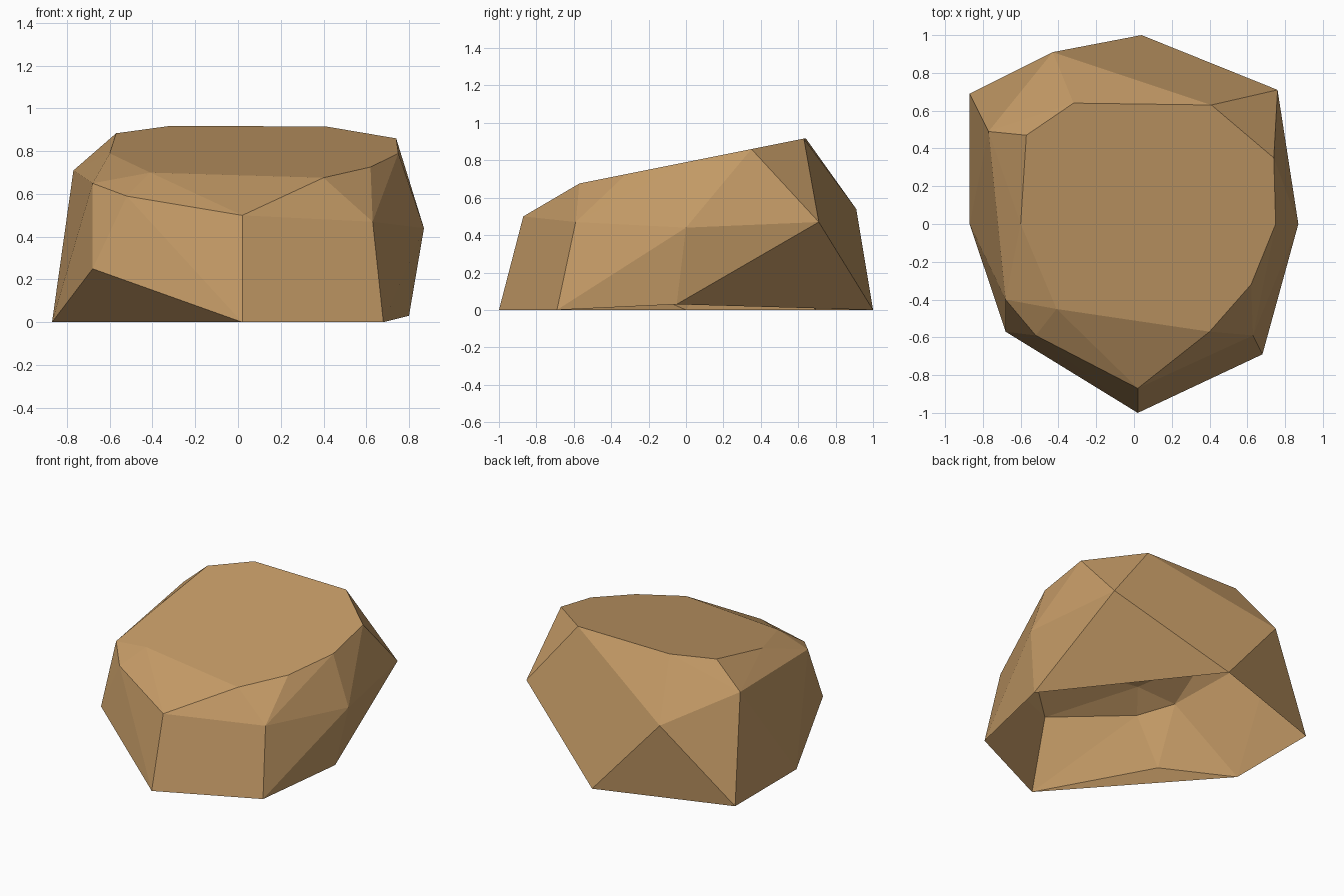
import bpy, bmesh

if "Cube" in bpy.data.objects:
    bpy.data.objects.remove(bpy.data.objects["Cube"])

# One flat sandstone colour
stone = bpy.data.materials.new("sandstone")
stone.diffuse_color = (0.56, 0.33, 0.135, 1)
stone.use_nodes = True
stone.node_tree.nodes["Principled BSDF"].inputs["Base Color"].default_value = stone.diffuse_color

# Corners of the flat, tilted top (height follows the slope)
top = [(0.41, 0.63), (-0.32, 0.64), (-0.57, 0.47), (-0.60, 0.0), (-0.41, -0.45),
       (0.40, -0.57), (0.62, -0.32), (0.75, 0.0), (0.74, 0.35)]
points = [(x, y, 0.79 + 0.2 * y) for x, y in top]

# Shoulder and belly corners
points += [(0.02, -0.87, 0.50), (-0.52, -0.59, 0.59), (-0.68, -0.40, 0.65),
           (-0.68, -0.57, 0.25), (-0.77, 0.49, 0.71), (-0.43, 0.91, 0.54),
           (0.76, 0.71, 0.47), (0.87, 0.0, 0.44), (0.63, -0.59, 0.47)]

# Ground corners
points += [(0.02, -1.0, 0), (0.68, -0.69, 0), (0.80, -0.05, 0.03),
           (0.04, 1.0, 0), (-0.87, 0.69, 0), (-0.87, 0.0, 0)]

# Chiselled shell: hull of the corners, with the underside left open
bm = bmesh.new()
for p in points:
    bm.verts.new(p)
bmesh.ops.convex_hull(bm, input=bm.verts[:])
bmesh.ops.delete(bm, geom=[v for v in bm.verts if not v.link_faces], context='VERTS')
bmesh.ops.recalc_face_normals(bm, faces=bm.faces[:])
bm.normal_update()
underside = [f for f in bm.faces if f.normal.z < -0.9]
bmesh.ops.delete(bm, geom=underside, context='FACES')
bmesh.ops.dissolve_limit(bm, angle_limit=0.01, verts=bm.verts[:], edges=bm.edges[:])

mesh = bpy.data.meshes.new("rock")
bm.to_mesh(mesh)
bm.free()
mesh.materials.append(stone)
rock = bpy.data.objects.new("rock", mesh)
bpy.context.collection.objects.link(rock)
